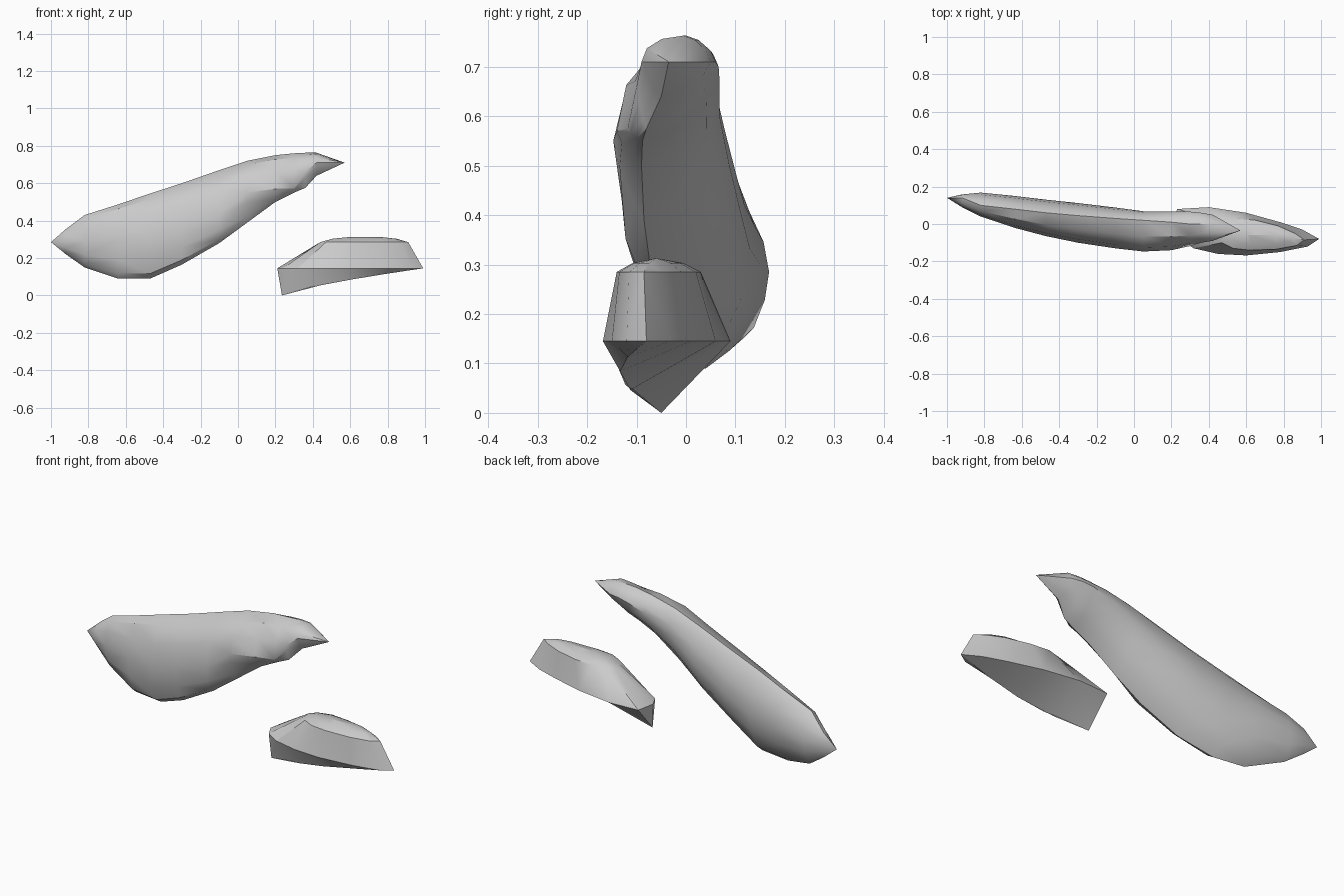
import bpy, bmesh, math

if "Cube" in bpy.data.objects:
    bpy.data.objects.remove(bpy.data.objects["Cube"], do_unlink=True)

stone = bpy.data.materials.new("light_grey_stone")
stone.use_nodes = True
stone.diffuse_color = (0.6, 0.6, 0.6, 1)
stone.node_tree.nodes["Principled BSDF"].inputs["Base Color"].default_value = (0.6, 0.6, 0.6, 1)


def loft(name, rings, angle):
    """Skin a list of equal rings, close both ends and shade the result."""
    bm = bmesh.new()
    loops = [[bm.verts.new(p) for p in ring] for ring in rings]
    count = len(loops[0])
    for a, b in zip(loops, loops[1:]):
        for i in range(count):
            j = (i + 1) % count
            bm.faces.new((a[i], a[j], b[j], b[i]))
    bmesh.ops.triangulate(bm, faces=bm.faces[:])
    bmesh.ops.remove_doubles(bm, verts=bm.verts[:], dist=0.0005)
    bmesh.ops.recalc_face_normals(bm, faces=bm.faces[:])
    mesh = bpy.data.meshes.new(name)
    bm.to_mesh(mesh)
    bm.free()
    mesh.materials.append(stone)
    obj = bpy.data.objects.new(name, mesh)
    bpy.context.collection.objects.link(obj)
    bpy.ops.object.select_all(action="DESELECT")
    obj.select_set(True)
    bpy.context.view_layer.objects.active = obj
    bpy.ops.object.shade_smooth_by_angle(angle=math.radians(angle))


def section(x, top, front, bottom, back, steps=3):
    """Closed ring through four extreme points, rounded between them."""
    ring = []
    for side, (a, b) in enumerate(((top, front), (front, bottom), (bottom, back), (back, top))):
        # The centre of each quarter arc takes y from the pole and z from the side
        centre = (a[0], b[1]) if side % 2 == 0 else (b[0], a[1])
        # The back is flatter than the front; the lower front turns into ledges
        power = 1.25 if side > 1 else 1.6 if side == 1 and x > 0 else 0.95
        for k in range(steps):
            t = math.pi / 2 * k / steps
            u, v = math.cos(t) ** power, math.sin(t) ** power
            ring.append((x,
                         centre[0] + (a[0] - centre[0]) * u + (b[0] - centre[0]) * v,
                         centre[1] + (a[1] - centre[1]) * u + (b[1] - centre[1]) * v))
    return ring


# Long slanted body: x, then (y, z) of top, front, bottom and back
tail, tip = (0.14, 0.285), (-0.035, 0.71)
stations = [
    (-1.0, tail, tail, tail, tail),
    (-0.92, (0.14, 0.355), (0.09, 0.29), (0.14, 0.22), (0.158, 0.29)),
    (-0.82, (0.10, 0.43), (0.04, 0.29), (0.115, 0.15), (0.168, 0.285)),
    (-0.64, (0.08, 0.487), (-0.02, 0.30), (0.04, 0.09), (0.15, 0.30)),
    (-0.47, (0.06, 0.545), (-0.065, 0.30), (0.015, 0.09), (0.13, 0.33)),
    (-0.30, (0.045, 0.60), (-0.10, 0.36), (-0.04, 0.165), (0.112, 0.40)),
    (-0.10, (0.03, 0.67), (-0.13, 0.43), (-0.07, 0.28), (0.088, 0.50)),
    (0.05, (0.02, 0.72), (-0.147, 0.55), (-0.085, 0.39), (0.068, 0.60)),
    (0.20, (0.01, 0.75), (-0.14, 0.57), (-0.09, 0.50), (0.068, 0.67)),
    (0.30, (0.0, 0.76), (-0.118, 0.575), (-0.088, 0.55), (0.066, 0.70)),
    (0.36, (0.0, 0.763), (-0.1, 0.66), (-0.08, 0.575), (0.06, 0.71)),
    (0.42, (-0.005, 0.763), (-0.09, 0.71), (-0.05, 0.64), (0.05, 0.71)),
    (0.57, tip, tip, tip, tip),
]
loft("large_slanted_body", [section(*s) for s in stations], 32)

# Small body: widest outline and shoulder outline, matched point by point
rim = [(0.21, -0.02), (0.24, -0.08), (0.32, -0.13), (0.45, -0.16), (0.6, -0.168),
       (0.78, -0.15), (0.93, -0.12), (0.99, -0.08), (0.9, -0.03), (0.78, 0.01),
       (0.6, 0.06), (0.4, 0.09), (0.23, 0.08)]
shoulder = [(0.44, -0.02), (0.44, -0.06), (0.47, -0.1), (0.53, -0.13), (0.62, -0.14),
            (0.76, -0.135), (0.87, -0.115), (0.91, -0.085), (0.86, -0.05), (0.77, -0.01),
            (0.65, 0.02), (0.54, 0.03), (0.47, 0.01)]


def keel(x):
    """Point on the sloping lower edge, near the front of the underside."""
    if x < 0.33:
        return (0.235, -0.05, 0.0)
    t = min(1, (x - 0.235) / 0.755)
    return (x, -0.05 - 0.03 * t - 0.07 * math.sin(math.pi * t ** 0.8), 0.145 * t ** 0.75)


def crown(spread, z):
    """Shoulder outline drawn in toward the ridge on top."""
    ring = []
    for x, y in shoulder:
        ridge = min(max(x, 0.6), 0.76)
        ring.append((ridge + (x - ridge) * spread, -0.06 + (y + 0.06) * spread, z))
    return ring


loft("small_lower_body", [
    [keel(x) for x, y in rim],
    [(x, y, 0.145) for x, y in rim],
    crown(1, 0.285),
    crown(0.6, 0.303),
    crown(0, 0.313),
], 38)
